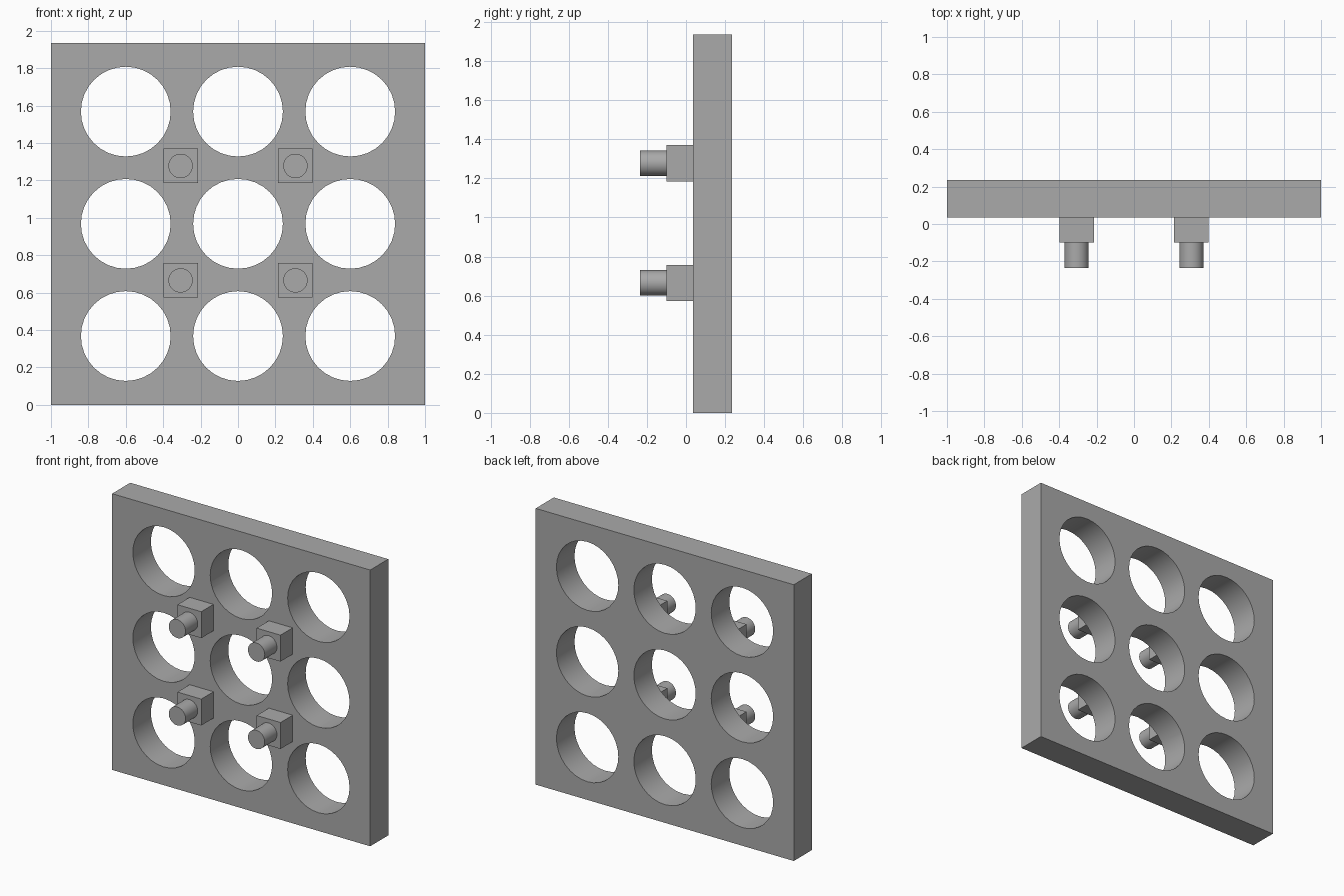
import bpy, math

if "Cube" in bpy.data.objects:
    bpy.data.objects.remove(bpy.data.objects["Cube"], do_unlink=True)

grey = bpy.data.materials.new("plain_grey")
grey.use_nodes = True
colour = (0.4, 0.4, 0.4, 1)
grey.diffuse_color = colour
grey.node_tree.nodes["Principled BSDF"].inputs["Base Color"].default_value = colour


def box(name, x, z, y0, y1, width, height):
    bpy.ops.mesh.primitive_cube_add(size=1, location=(x, (y0 + y1) / 2, z))
    ob = bpy.context.object
    ob.name = name
    ob.scale = (width, y1 - y0, height)
    bpy.ops.object.transform_apply(location=False, rotation=False, scale=True)
    ob.data.materials.append(grey)
    return ob


def rod(name, x, z, y0, y1, radius, sides):
    bpy.ops.mesh.primitive_cylinder_add(
        vertices=sides, radius=radius, depth=y1 - y0,
        location=(x, (y0 + y1) / 2, z), rotation=(math.pi / 2, 0, 0))
    ob = bpy.context.object
    ob.name = name
    ob.data.materials.append(grey)
    return ob


def smooth(ob):
    bpy.ops.object.select_all(action="DESELECT")
    ob.select_set(True)
    bpy.context.view_layer.objects.active = ob
    bpy.ops.object.shade_smooth_by_angle(angle=math.radians(30))


FRONT, BACK, HEIGHT = 0.035, 0.235, 1.935
MID = HEIGHT / 2

# Upright plate with a three by three grid of round holes
plate = box("plate", 0, MID, FRONT, BACK, 2, HEIGHT)
for col in (-1, 0, 1):
    for row in (-1, 0, 1):
        cutter = rod("hole_cutter", col * 0.6, MID + row * 0.6,
                     FRONT - 0.1, BACK + 0.1, 0.24, 32)
        cut = plate.modifiers.new("hole", "BOOLEAN")
        cut.operation = "DIFFERENCE"
        cut.solver = "EXACT"
        cut.object = cutter
        bpy.context.view_layer.objects.active = plate
        bpy.ops.object.modifier_apply(modifier=cut.name)
        bpy.data.objects.remove(cutter, do_unlink=True)
smooth(plate)

# Four square blocks, each carrying a round peg
for side, x in (("right", -0.307), ("left", 0.307)):
    for level, z in (("lower", 0.665), ("upper", 1.277)):
        box(f"{level}_{side}_block", x, z, -0.1, FRONT, 0.185, 0.185)
        smooth(rod(f"{level}_{side}_peg", x, z, -0.235, -0.1, 0.065, 32))
